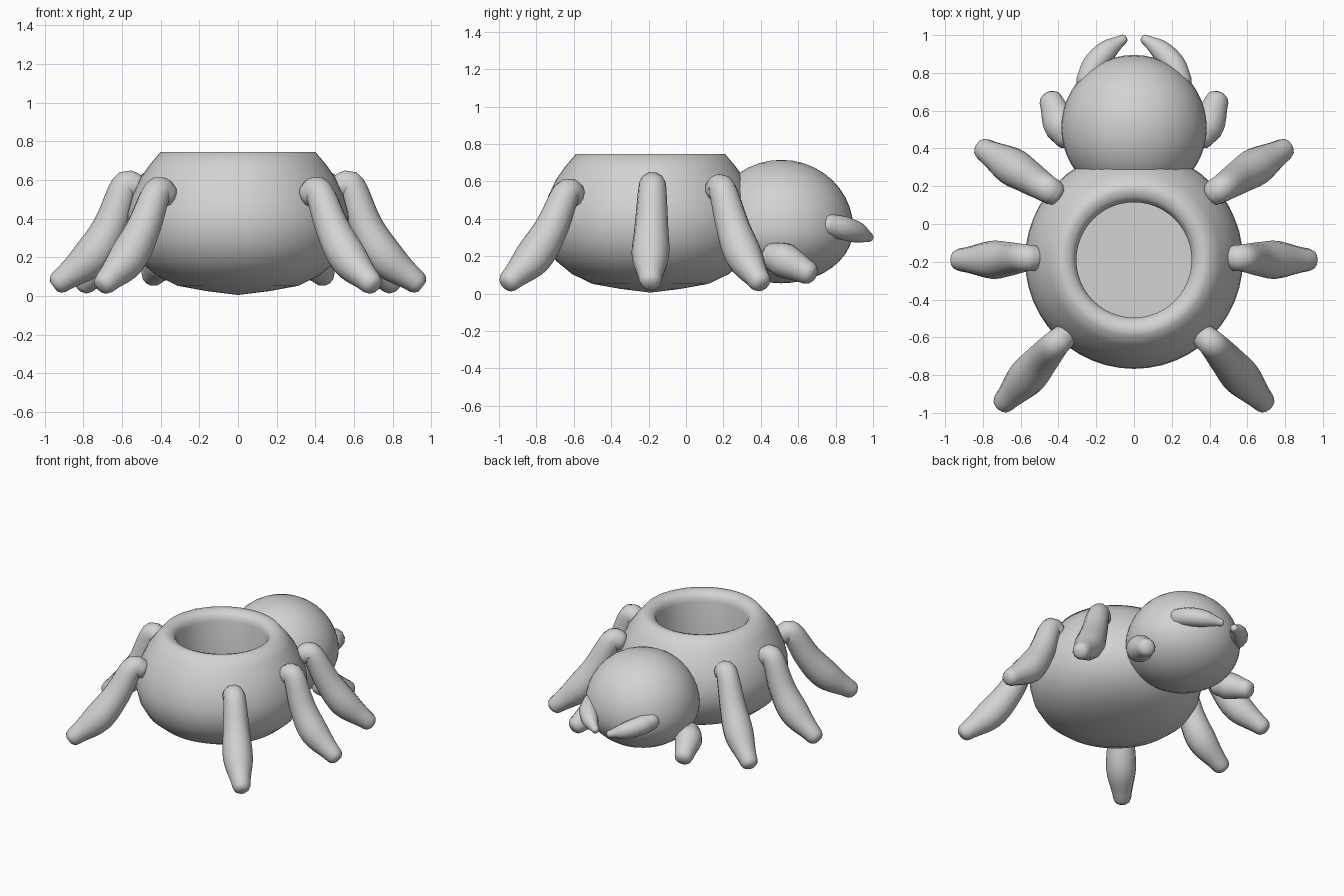
import bpy, bmesh, math
from mathutils import Vector

if "Cube" in bpy.data.objects:
    bpy.data.objects.remove(bpy.data.objects["Cube"], do_unlink=True)

grey = bpy.data.materials.new("plain_grey")
grey.use_nodes = True
grey.diffuse_color = (0.65, 0.65, 0.65, 1)
grey.node_tree.nodes["Principled BSDF"].inputs["Base Color"].default_value = (0.65, 0.65, 0.65, 1)


def finish(name, bm):
    """Turn the bmesh into a smooth grey object."""
    bmesh.ops.recalc_face_normals(bm, faces=bm.faces)
    mesh = bpy.data.meshes.new(name)
    bm.to_mesh(mesh)
    bm.free()
    mesh.materials.append(grey)
    obj = bpy.data.objects.new(name, mesh)
    bpy.context.collection.objects.link(obj)
    bpy.ops.object.select_all(action="DESELECT")
    obj.select_set(True)
    bpy.context.view_layer.objects.active = obj
    bpy.ops.object.shade_smooth_by_angle(angle=math.radians(75))
    return obj


def lathe(name, profile, y, steps=48):
    """Spin a radius/height profile around a vertical axis."""
    bm = bmesh.new()
    verts = [bm.verts.new((r, 0, z)) for r, z in profile]
    edges = [bm.edges.new(pair) for pair in zip(verts, verts[1:])]
    bmesh.ops.spin(bm, geom=verts + edges, cent=(0, 0, 0), axis=(0, 0, 1),
                   angle=math.tau, steps=steps, use_duplicate=False)
    bmesh.ops.remove_doubles(bm, verts=bm.verts, dist=0.0005)
    finish(name, bm).location.y = y


def limb(name, points, radii, sides=12, steps=5):
    """Tapered tube through the points, with blunt ends, on both sides."""
    pts = [Vector(p) for p in points]
    # Smooth path and radius through the control points
    path = []
    ext = [pts[0] * 2 - pts[1]] + pts + [pts[-1] * 2 - pts[-2]]
    rad = [radii[0], *radii, radii[-1]]

    def blend(q, t):
        a, b, c, d = q
        return (b * 2 + (c - a) * t + (a * 2 - b * 5 + c * 4 - d) * t * t
                + (b * 3 - a - c * 3 + d) * t ** 3) / 2

    for i in range(len(pts) - 1):
        for k in range(steps):
            path.append((blend(ext[i:i + 4], k / steps), blend(rad[i:i + 4], k / steps)))
    path.append((pts[-1], radii[-1]))
    # Blunt ends
    (p0, r0), (p1, r1) = path[0], path[-1]
    d0, d1 = (p0 - path[1][0]).normalized(), (p1 - path[-2][0]).normalized()
    path = ([(p0 + d0 * r0 * 0.6, r0 * 0.5), (p0 + d0 * r0 * 0.35, r0 * 0.85)] + path
            + [(p1 + d1 * r1 * 0.35, r1 * 0.85), (p1 + d1 * r1 * 0.6, r1 * 0.5)])
    for side, sx in (("left", 1), ("right", -1)):
        bm = bmesh.new()
        rings = []
        normal = None
        for i, (p, r) in enumerate(path):
            tan = (path[min(i + 1, len(path) - 1)][0] - path[max(i - 1, 0)][0]).normalized()
            normal = tan.orthogonal() if normal is None else normal - tan * normal.dot(tan)
            normal.normalize()
            cross = tan.cross(normal)
            ring = []
            for k in range(sides):
                a = math.tau * k / sides
                v = p + (normal * math.cos(a) + cross * math.sin(a)) * r
                ring.append(bm.verts.new((v.x * sx, v.y, max(v.z, 0.0))))
            rings.append(ring)
        for lo, hi in zip(rings, rings[1:]):
            for k in range(sides):
                n = (k + 1) % sides
                bm.faces.new((lo[k], lo[n], hi[n], hi[k]))
        bm.faces.new(rings[0])
        bm.faces.new(rings[-1])
        finish(side + "_" + name, bm)


# Hollow round body with an open, softened rim
lathe("pot_body", [
    (0, 0.005), (0.16, 0.025), (0.31, 0.052), (0.42, 0.105), (0.505, 0.175), (0.555, 0.26),
    (0.577, 0.35), (0.572, 0.43), (0.547, 0.52), (0.505, 0.61), (0.455, 0.68), (0.40, 0.745),
    (0.365, 0.745), (0.335, 0.735), (0.315, 0.715), (0.305, 0.68), (0.305, 0.2), (0, 0.2)], -0.19)

# Head: a ball that is widest a little below its middle
arc = [math.pi * (i / 20 - 0.5) for i in range(21)]
lathe("head", [(0.385 * math.cos(a), 0.345 + (0.37 if a > 0 else 0.29) * math.sin(a))
               for a in arc], 0.51)

# Bent legs
leg_radii = (0.07, 0.075, 0.09, 0.1, 0.06)
limb("front_leg", [(0.375, -0.60, 0.525), (0.42, -0.64, 0.535), (0.49, -0.72, 0.35),
                   (0.575, -0.82, 0.19), (0.69, -0.945, 0.065)], leg_radii)
limb("middle_leg", [(0.53, -0.18, 0.565), (0.585, -0.18, 0.565), (0.66, -0.185, 0.36),
                    (0.76, -0.19, 0.2), (0.925, -0.19, 0.07)], leg_radii)
limb("rear_leg", [(0.425, 0.165, 0.555), (0.475, 0.195, 0.555), (0.56, 0.25, 0.36),
                  (0.655, 0.31, 0.2), (0.795, 0.395, 0.065)], leg_radii)

# Short feelers beside the head
limb("feeler", [(0.35, 0.46, 0.2), (0.39, 0.53, 0.175), (0.44, 0.655, 0.11)],
     (0.075, 0.093, 0.063))

# Curved fangs
limb("fang", [(0.25, 0.75, 0.37), (0.21, 0.84, 0.35), (0.14, 0.92, 0.325), (0.055, 0.98, 0.3)],
     (0.06, 0.065, 0.055, 0.025))
